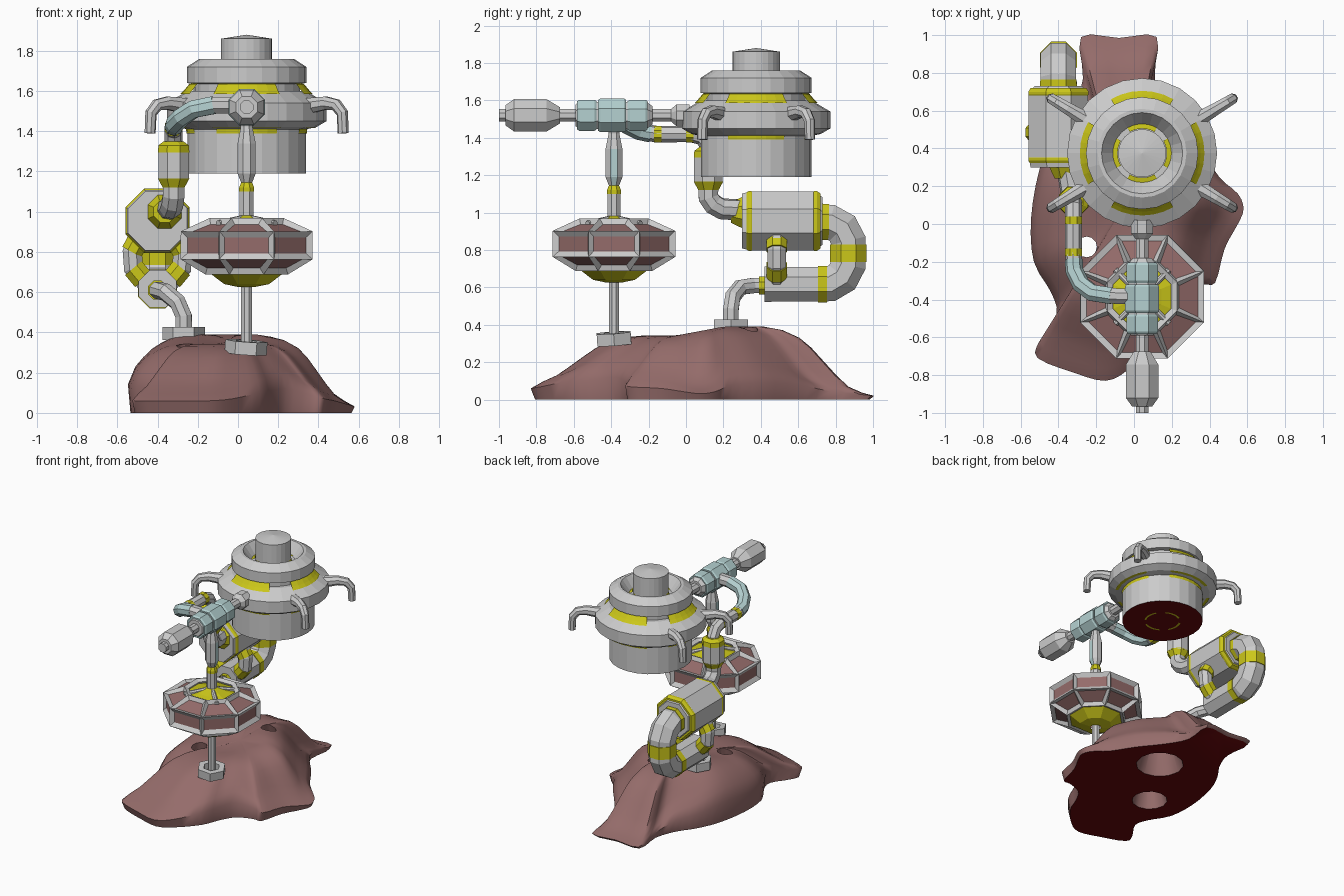
import bpy, bmesh
from math import sin, cos, pi, radians, tau
from mathutils import Vector

if "Cube" in bpy.data.objects:
    bpy.data.objects.remove(bpy.data.objects["Cube"])


def material(name, rgb):
    m = bpy.data.materials.new(name)
    m.diffuse_color = (*rgb, 1)
    m.use_nodes = True
    m.node_tree.nodes["Principled BSDF"].inputs["Base Color"].default_value = m.diffuse_color
    return m


YELLOW = material("yellow", (0.6, 0.57, 0.01))
BLUE = material("pale_blue", (0.46, 0.64, 0.64))
CLAY = material("clay", (0.30, 0.15, 0.145))
RED = material("dark_red", (0.13, 0.002, 0.003))


def add_object(name, bm, mat=None):
    bmesh.ops.recalc_face_normals(bm, faces=bm.faces)
    me = bpy.data.meshes.new(name)
    bm.to_mesh(me)
    bm.free()
    ob = bpy.data.objects.new(name, me)
    bpy.context.collection.objects.link(ob)
    if mat:
        me.materials.append(mat)
    return ob


def lathe(name, profile, center, sides, mat=None, start=0.0, sweep=tau, closed=False):
    """Spin an (r, z) profile around a vertical axis."""
    bm = bmesh.new()
    pts = profile + profile[:1] if closed else profile
    cols = []
    for i in range(sides + 1):
        a = start + sweep * i / sides
        cols.append([bm.verts.new((center[0] + r * cos(a), center[1] + r * sin(a), z)) for r, z in pts])
    for a, b in zip(cols, cols[1:]):
        for k in range(len(pts) - 1):
            bm.faces.new((a[k], b[k], b[k + 1], a[k + 1]))
    bmesh.ops.remove_doubles(bm, verts=bm.verts, dist=1e-4)
    return add_object(name, bm, mat)


def pipe(name, pts, mat=None, r=None):
    """Eight-sided tube through (x, y, z[, radius]) points."""
    cu = bpy.data.curves.new(name, 'CURVE')
    cu.dimensions = '3D'
    cu.fill_mode = 'FULL'
    cu.bevel_depth = 1.0
    cu.bevel_resolution = 2
    cu.use_fill_caps = True
    sp = cu.splines.new('POLY')
    sp.points.add(len(pts) - 1)
    for p, q in zip(sp.points, pts):
        p.co = (*q[:3], 1)
        p.radius = (r if r else q[3]) * 1.06
        p.tilt = pi / 8
    sp.use_smooth = False
    ob = bpy.data.objects.new(name, cu)
    bpy.context.collection.objects.link(ob)
    bpy.ops.object.select_all(action='DESELECT')
    ob.select_set(True)
    bpy.context.view_layer.objects.active = ob
    bpy.ops.object.convert(target='MESH')
    ob = bpy.context.view_layer.objects.active
    ob.data.materials.clear()
    if mat:
        ob.data.materials.append(mat)
    return ob


def along_y(name, x, z, yr, mat=None):
    return pipe(name, [(x, y, z, r) for y, r in yr], mat)


def along_z(name, x, y, zr, mat=None):
    return pipe(name, [(x, y, z, r) for z, r in zr], mat)


def paint_faces(ob, mat, test):
    """Give the faces that pass the test a second material."""
    if not ob.data.materials:
        ob.data.materials.append(None)
    ob.data.materials.append(mat)
    for f in ob.data.polygons:
        if test(f):
            f.material_index = len(ob.data.materials) - 1


# --- clay mound: outline points carry x, y and edge steepness
outline = [(-.28, .99, -.2), (-.08, .985, -.2), (.12, .99, -.2), (.11, .77, 0), (.2, .6, .3), (.34, .42, .4),
           (.45, .25, .3), (.55, .16, 0), (.58, .08, -.1), (.55, 0, 0), (.48, -.13, .2), (.43, -.31, .3),
           (.36, -.32, .5), (.24, -.37, .8), (.17, -.48, .7), (.11, -.62, .6), (-.03, -.77, .3), (-.15, -.83, .2),
           (-.31, -.79, .2), (-.51, -.71, .2), (-.5, -.62, .3), (-.41, -.48, .5), (-.44, -.36, .8),
           (-.53, -.2, 1), (-.545, .03, 1), (-.5, .29, .9), (-.42, .47, .6), (-.33, .6, .4), (-.27, .77, 0)]
ts = [0, .12, .25, .35, .46, .56, .63, .7, .78, .85, .93, 1]
soft = [.37, .375, .385, .39, .375, .34, .295, .235, .165, .11, .075, .045]
steep = [.37, .375, .385, .39, .39, .385, .375, .36, .335, .30, .25, .16]
ctrl = [Vector(p) for p in outline]
rim = []
for i, p1 in enumerate(ctrl):
    p0, p2, p3 = ctrl[i - 1], ctrl[(i + 1) % len(ctrl)], ctrl[(i + 2) % len(ctrl)]
    for u in (0, 1 / 3, 2 / 3):
        rim.append(.5 * (2 * p1 + (p2 - p0) * u + (2 * p0 - 5 * p1 + 4 * p2 - p3) * u * u
                         + (3 * p1 - p0 - 3 * p2 + p3) * u ** 3))
bm = bmesh.new()
cx, cy = -.05, .1


def sag(y):
    return 1 - .12 * min(1, max(0, (.2 - y) / .25))


rings = []
for t, a, b in list(zip(ts, soft, steep))[1:] + [(.975, 0, 0)]:
    ring = []
    for p in rim:
        x, y = cx + (p.x - cx) * t, cy + (p.y - cy) * t
        ring.append(bm.verts.new((x, y, (a + (b - a) * p.z) * sag(y))))
    rings.append(ring)
top = bm.verts.new((cx, cy, .37 * sag(cy)))
n = len(rim)
for i in range(n):
    j = (i + 1) % n
    bm.faces.new((top, rings[0][i], rings[0][j]))
    for r0, r1 in zip(rings, rings[1:]):
        bm.faces.new((r0[i], r1[i], r1[j], r0[j]))
bm.faces.new(rings[-1])
mound = add_object("clay_mound", bm, CLAY)
# two flared holes through the mound
for x, y, r1, r2 in ((-.25, -.12, .14, .03), (.03, .33, .19, .03)):
    bpy.ops.mesh.primitive_cone_add(vertices=12, radius1=r1, radius2=r2, depth=.5, location=(x, y, .2))
    cutter = bpy.context.object
    cutter.name = "hole_cutter"
    cutter.hide_render = True
    cutter.data.materials.append(CLAY)
    mod = mound.modifiers.new("hole", 'BOOLEAN')
    mod.operation = 'DIFFERENCE'
    mod.object = cutter
    bpy.context.view_layer.objects.active = mound
    bpy.ops.object.modifier_apply(modifier=mod.name)
    bpy.data.objects.remove(cutter)
bpy.ops.object.select_all(action='DESELECT')
mound.select_set(True)
bpy.context.view_layer.objects.active = mound
bpy.ops.object.shade_smooth_by_angle(angle=radians(50))
paint_faces(mound, RED, lambda f: f.center.z < .001)

# --- tank with stepped flanges and a red underside
TC = (.043, .375)
tank = lathe("tank", [(0, 1.19), (.295, 1.19), (.295, 1.41), (.345, 1.42), (.397, 1.45), (.397, 1.54), (.295, 1.6),
                      (.265, 1.6), (.265, 1.635), (.297, 1.64), (.297, 1.72), (.235, 1.76), (.215, 1.76),
                      (.155, 1.68), (.127, 1.68), (.127, 1.86), (0, 1.88)], TC, 24)
paint_faces(tank, RED, lambda f: f.center.z < 1.192)
for k in range(4):
    a = k * pi / 2 - radians(30)
    for nm, prof in (("upper", [(.33, 1.585), (.31, 1.605), (.285, 1.635), (.265, 1.638)]),
                     ("lower", [(.299, 1.39), (.302, 1.415), (.35, 1.418)]),
                     ("inner", [(.155, 1.686), (.13, 1.69), (.13, 1.71)]),
                     ("underside", [(.12, 1.186), (.135, 1.186)])):
        lathe(f"tank_{nm}_slot", prof, TC, 6, YELLOW, a, pi / 3)
# four hooks round the flange
for sx in (-1, 1):
    for sy in (-1, 1):
        dx, dy = sx * cos(radians(31)), sy * sin(radians(31))
        pipe("tank_hook", [(TC[0] + dx * r, TC[1] + dy * r, z, w) for r, z, w in
                           ((.35, 1.525, .04), (.46, 1.54, .033), (.52, 1.53, .03), (.555, 1.49, .028),
                            (.56, 1.39, .026))])

# --- octagonal wheel: clay panels, grey frame, yellow hub
WC = (.043, -.385)
wheel = [(.19, .945), (.333, .89), (.333, .775), (.21, .71)]
lathe("wheel_panels", wheel, WC, 8, CLAY, pi / 8)
frame = lathe("wheel_frame", wheel, WC, 8, None, pi / 8)
wire = frame.modifiers.new("bars", 'WIREFRAME')
wire.thickness = .05
wire.use_boundary = True
wire.use_even_offset = False
lathe("wheel_hub_top", [(.03, .985), (.05, .975), (.11, .955), (.19, .935)], WC, 8, YELLOW, pi / 8)
lathe("wheel_hub_bottom", [(.22, .71), (.12, .64), (.04, .625)], WC, 8, YELLOW, pi / 8)
for k in range(4):
    a = k * pi / 2 + pi / 4
    pipe("hub_spoke", [(WC[0] + cos(a) * r, WC[1] + sin(a) * r, z) for r, z in ((.04, .965), (.2, .94))], r=.016)

# --- vertical post and its hexagonal foot
along_z("lower_post", *WC, [(.31, .028), (1.11, .028)])
along_z("neck_post", *WC, [(.98, .036), (1.12, .036)])
along_z("neck_band", *WC, [(1.1, .038), (1.12, .038), (1.145, .028)], YELLOW)
post = along_z("upper_post", *WC, [(1.14, .026), (1.19, .046), (1.34, .046), (1.42, .03), (1.5, .03)])
paint_faces(post, BLUE, lambda f: abs(f.normal.x) > .9 and f.center.z < 1.36)
hexring = [(.105, .285), (.105, .35), (.06, .35), (.06, .285)]
foot = lathe("post_foot", hexring, (0, 0), 6, closed=True)
foot.rotation_euler = (radians(4), radians(4), 0)
foot.location = (.04 - .32 * sin(radians(4)), -.385 + .32 * sin(radians(4)), .01)

# --- horizontal pipe running forward from the tank
X, Z = .043, 1.52
along_y("front_pipe", X, Z, [(-1, .034), (-.2, .034), (-.08, .034), (-.05, .06), (.02, .06)])
along_y("front_capsule", X, Z, [(-.965, .055), (-.92, .088), (-.745, .088), (-.675, .045)])
along_y("coupling_core", X, Z, [(-.59, .06), (-.57, .074), (-.21, .074), (-.18, .05)])
for y0, y1, r in ((-.582, -.478, .085), (-.47, -.32, .092), (-.312, -.205, .085)):
    along_y("coupling_block", X, Z, [(y0, r - .008), (y0 + .012, r), (y1 - .012, r), (y1, r - .008)], BLUE)

# --- side pipe curving from the coupling to the tall cylinder
pipe("side_pipe", [(.0, -.385, 1.53), (-.13, -.38, 1.53), (-.22, -.365, 1.51), (-.28, -.32, 1.47),
                   (-.315, -.25, 1.435), (-.32, -.16, 1.42), (-.32, .03, 1.42), (-.32, .09, 1.4),
                   (-.32, .12, 1.35), (-.32, .12, 1.28)], r=.042)
pipe("side_pipe_sleeve", [(-.12, -.38, 1.53), (-.22, -.365, 1.51), (-.28, -.32, 1.47), (-.315, -.25, 1.435),
                          (-.319, -.19, 1.423)], BLUE, .045)
along_y("side_pipe_band", -.32, 1.42, [(-.17, .045), (-.13, .045)], YELLOW)
along_y("side_pipe_rear_band", -.32, 1.42, [(.0, .045), (.04, .045)], YELLOW)
along_z("canister", -.32, .12, [(1.16, .078), (1.3, .078)])
along_z("canister_top", -.32, .12, [(1.295, .08), (1.33, .077), (1.35, .05)], YELLOW)
along_z("canister_bottom", -.32, .12, [(1.165, .08), (1.12, .055)], YELLOW)
pipe("canister_outlet", [(-.32, .12, 1.14), (-.32, .12, 1.08), (-.325, .145, 1.045), (-.335, .19, 1.02),
                         (-.35, .28, 1.015), (-.36, .34, 1.01)], r=.055)

# --- large octagonal pump body, U bend and return pipe
P = -.4
along_y("pump_inlet", P + .035, 1.0, [(.24, .055), (.31, .09)], YELLOW)
along_y("pump_body", P, .955, [(.3, .15), (.35, .161), (.68, .161), (.73, .13)])
for y in (.335, .685):
    along_y("pump_band", P, .955, [(y - .02, .15), (y, .163), (y + .015, .163), (y + .035, .15)], YELLOW)
pipe("u_bend", [(P, .7, .95), (P, .77, .95), (P, .835, .915), (P, .868, .85), (P, .868, .72),
                (P, .835, .655), (P, .77, .617), (P, .42, .617)], r=.096)
along_z("u_bend_band", P, .868, [(.735, .099), (.83, .099)], YELLOW)
along_y("u_bend_top_band", P, .95, [(.715, .1), (.765, .098)], YELLOW)
along_y("u_bend_bottom_band", P, .617, [(.705, .099), (.755, .099)], YELLOW)
for s in (-1, 1):
    pipe("pump_link", [(P + s * .1, .485, .87), (P + s * .125, .485, .8), (P + s * .12, .485, .72),
                       (P + s * .05, .485, .64)], r=.05)
    pipe("pump_link_top_band", [(P + s * .1, .485, .85), (P + s * .128, .485, .8)], YELLOW, .055)
    pipe("pump_link_bottom_band", [(P + s * .12, .485, .72), (P + s * .07, .485, .66)], YELLOW, .055)
pipe("return_pipe", [(P, .44, .61), (-.4, .36, .61), (-.36, .29, .6), (-.3, .25, .55), (-.27, .24, .48),
                     (-.27, .24, .38)], r=.042)
pipe("return_pipe_band", [(P, .43, .61), (P, .39, .61)], YELLOW, .048)
foot = lathe("return_foot", hexring, (-.27, .24), 6, closed=True)
foot.location.z = .078
